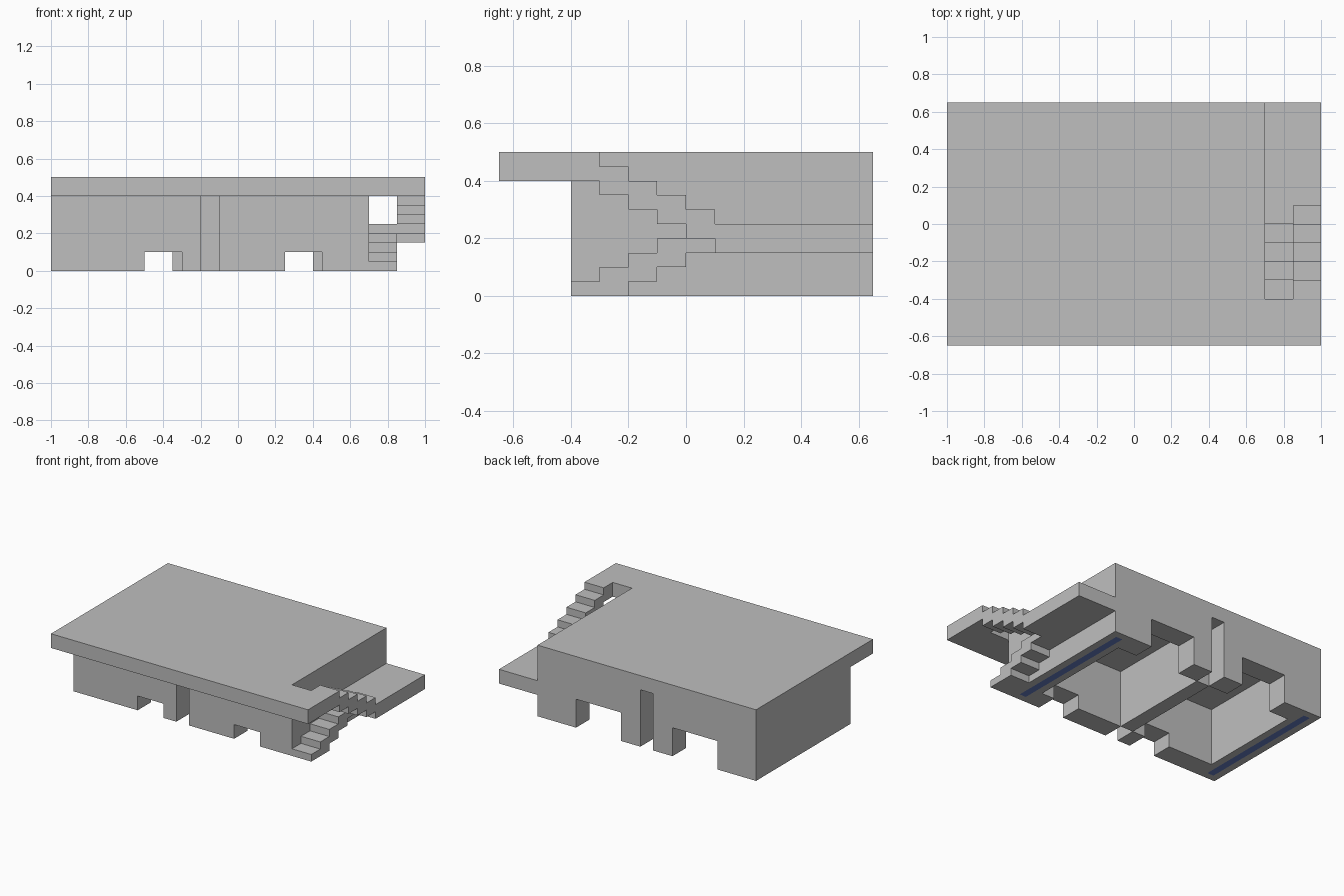
import bpy

if "Cube" in bpy.data.objects:
    bpy.data.objects.remove(bpy.data.objects["Cube"])


def material(name, rgb):
    m = bpy.data.materials.new(name)
    m.diffuse_color = (*rgb, 1)
    m.use_nodes = True
    m.node_tree.nodes["Principled BSDF"].inputs["Base Color"].default_value = m.diffuse_color
    return m


grey = material("plain grey", (0.52, 0.52, 0.52))
blue = material("strip blue", (0.13, 0.21, 0.54))


def inside(p, boxes):
    return any(all(b[2 * i] < p[i] < b[2 * i + 1] for i in range(3)) for b in boxes)


def block_solid(name, solids, cuts=(), strips=()):
    """Closed outer shell of (solids minus cuts); boxes are x0,x1,y0,y1,z0,z1.
    Faces whose centre lies in a strip box get the second material."""
    every = [*solids, *cuts, *strips]
    axes = [sorted({round(b[2 * i + k], 4) for b in every for k in (0, 1)}) for i in range(3)]
    size = [len(a) - 1 for a in axes]

    def filled(c):
        if any(c[i] < 0 or c[i] >= size[i] for i in range(3)):
            return False
        p = [(axes[i][c[i]] + axes[i][c[i] + 1]) / 2 for i in range(3)]
        return inside(p, solids) and not inside(p, cuts)

    verts, faces, mats = {}, [], []
    for x in range(size[0]):
        for y in range(size[1]):
            for z in range(size[2]):
                c = (x, y, z)
                if not filled(c):
                    continue
                for i in range(3):
                    for side in (0, 1):
                        n = list(c)
                        n[i] += 2 * side - 1
                        if filled(n):
                            continue
                        j, k = (i + 1) % 3, (i + 2) % 3
                        ring = []
                        for u, v in ((0, 0), (1, 0), (1, 1), (0, 1)):
                            q = list(c)
                            q[i] += side
                            q[j] += u
                            q[k] += v
                            ring.append(tuple(axes[a][q[a]] for a in range(3)))
                        if not side:
                            ring.reverse()
                        mid = [sum(p[a] for p in ring) / 4 for a in range(3)]
                        faces.append([verts.setdefault(p, len(verts)) for p in ring])
                        mats.append(1 if inside(mid, strips) else 0)
    mesh = bpy.data.meshes.new(name)
    mesh.from_pydata(list(verts), [], faces)
    mesh.materials.append(grey)
    if strips:
        mesh.materials.append(blue)
    mesh.polygons.foreach_set("material_index", mats)
    ob = bpy.data.objects.new(name, mesh)
    bpy.context.collection.objects.link(ob)
    return ob


# Building: overhanging roof slab and main block
solids = [(-1, 1, -0.65, 0.65, 0.4, 0.5), (-1, 0.7, -0.4, 0.65, 0, 0.4)]

# Stairwell opening in the roof, and full-height slots at front and back
cuts = [(0.7, 0.85, -0.4, 0.65, 0.4, 0.5), (0.85, 1, -0.3, 0.65, 0.4, 0.5),
        (-0.2, -0.1, -0.4, -0.25, 0, 0.4), (-0.2, -0.1, 0.5, 0.65, 0, 0.4)]

# Two matching rooms, each with a low front opening and a taller back opening
for dx in (0, 0.75):
    cuts += [(-0.85 + dx, -0.2 + dx, -0.25, 0.5, 0, 0.4),
             (-0.5 + dx, -0.3 + dx, -0.4, -0.25, 0, 0.1),
             (-0.7 + dx, -0.35 + dx, 0.5, 0.65, 0, 0.2)]

# Blue strips on the underside of the two outer walls
strips = [(x, x + 0.05, -0.35, 0.6, -0.01, 0.01) for x in (-0.95, 0.6)]
# keep the main grid at z = 0: strips only mark faces there
block_solid("building", solids, cuts, strips=[]) if not strips else None
bpy_cut_z = [(s[0], s[1], s[2], s[3], 0, 0.4) for s in strips]


def paint_strips(ob):
    ob.data.materials.append(blue)
    for f in ob.data.polygons:
        if f.normal.z < -0.5 and inside(f.center, strips):
            f.material_index = 1


paint_strips(block_solid("building", solids + bpy_cut_z, cuts))

# Lower flight: rises towards the back onto the landing
lower = [(0.7, 0.85, -0.4 + 0.1 * i, -0.3 + 0.1 * i,
          max(0, 0.05 * i - 0.05), 0.05 * i + 0.05) for i in range(4)]
# Upper flight: rises from the landing to the roof
upper = [(0.85, 1, -0.1 * i, 0.1 - 0.1 * i,
          0.2 + 0.05 * i, 0.3 + 0.05 * i) for i in range(4)]
landing = [(0.7, 0.85, 0, 0.65, 0.15, 0.25), (0.85, 1, 0.1, 0.65, 0.15, 0.25)]
block_solid("stairs_and_landing", lower + upper + landing)
